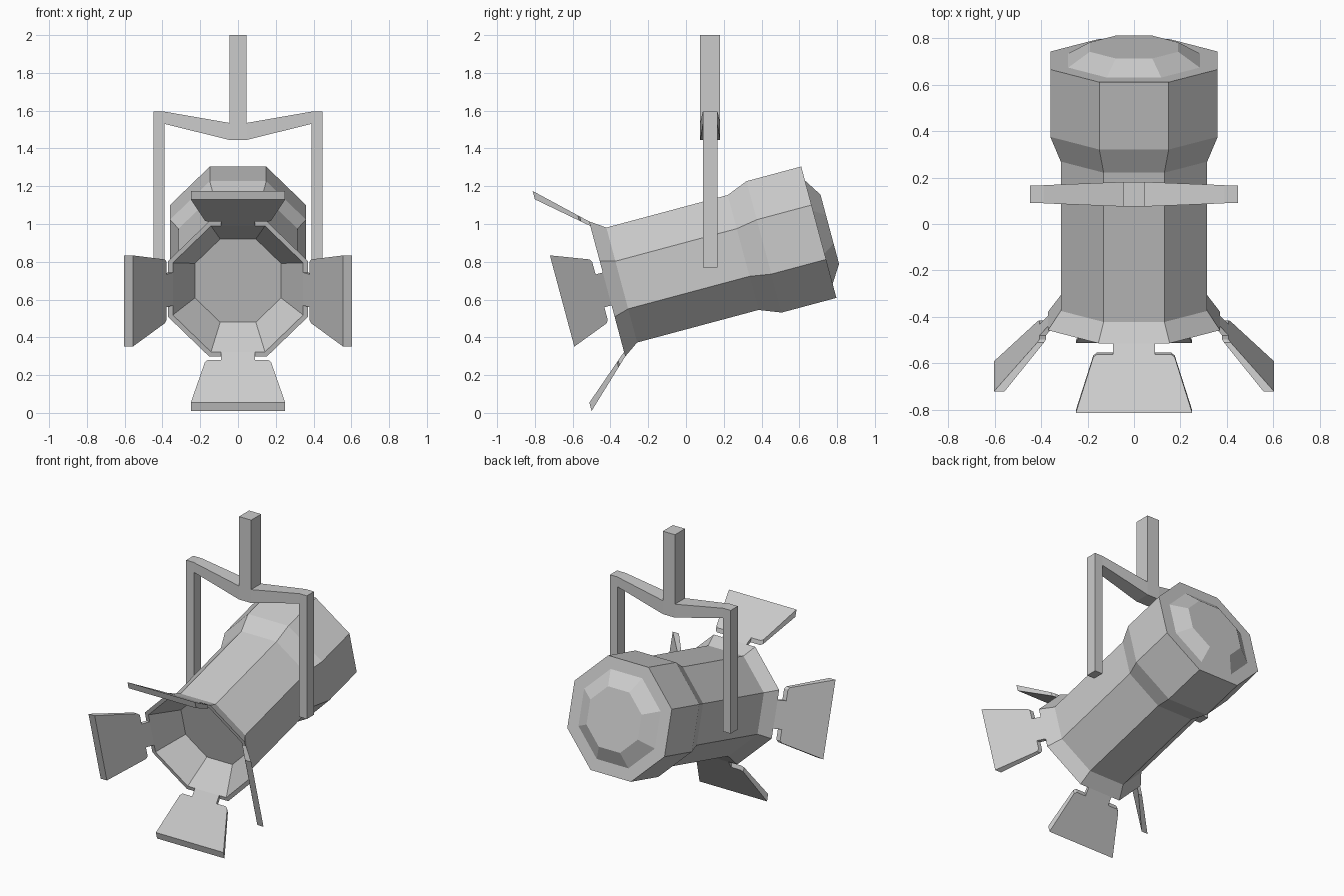
import bpy, bmesh, math
from mathutils import Matrix

if "Cube" in bpy.data.objects:
    bpy.data.objects.remove(bpy.data.objects["Cube"])

TILT = Matrix.Translation((0, -0.34, 0.677)) @ Matrix.Rotation(math.radians(15), 4, 'X')


def finish(name, bm, matrix=Matrix()):
    bmesh.ops.recalc_face_normals(bm, faces=bm.faces)
    mesh = bpy.data.meshes.new(name)
    bm.to_mesh(mesh)
    bm.free()
    ob = bpy.data.objects.new(name, mesh)
    ob.matrix_world = matrix
    bpy.context.collection.objects.link(ob)
    return ob


def loft(name, rings, matrix=Matrix()):
    """Skin a list of equal-length point rings and cap both ends."""
    bm = bmesh.new()
    loops = [[bm.verts.new(p) for p in ring] for ring in rings]
    for a, b in zip(loops, loops[1:]):
        for i in range(len(a)):
            j = (i + 1) % len(a)
            bm.faces.new((a[i], a[j], b[j], b[i]))
    bm.faces.new(loops[0])
    bm.faces.new(loops[-1])
    return finish(name, bm, matrix)


def octagon(along, apothem):
    r = apothem / math.cos(math.pi / 8)
    angles = [(i + 0.5) * math.pi / 4 for i in range(8)]
    return [(r * math.cos(t), along, r * math.sin(t)) for t in angles]


def section(x, y_half, z_low, z_high):
    y = 0.128
    return [(x, y - y_half, z_low), (x, y + y_half, z_low),
            (x, y + y_half, z_high), (x, y - y_half, z_high)]


# Lamp housing: recessed lens, flared lip, barrel, wider rear, bevelled back
profile = [(0.09, 0.228), (-0.08, 0.345), (-0.08, 0.37), (0, 0.315), (0.665, 0.315),
           (0.78, 0.36), (1.08, 0.36), (1.08, 0.283), (1.14, 0.19)]
loft("lamp_housing", [octagon(a, r) for a, r in profile], TILT)

# Four barn doors: narrow hinge neck widening to a splayed flap
half = [(0.09, 0.0), (0.09, 0.16), (0.16, 0.16), (0.175, 0.2), (0.25, 1.0)]
outline = half + [(-w, t) for w, t in reversed(half)]
inner = [(w, -0.08 - 0.247 * t, 0.345 + 0.212 * t) for w, t in outline]
outer = [(w, -0.08 - 0.247 * t, 0.37 + 0.233 * t) for w, t in outline]
for k, side in enumerate(("top", "right", "bottom", "left")):
    loft("barn_door_" + side, [inner, outer], TILT @ Matrix.Rotation(k * math.pi / 2, 4, 'Y'))

# Hanging yoke: shallow V crossbar, two arms and a post
loft("yoke_crossbar", [section(-0.39, 0.039, 1.53, 1.595), section(-0.045, 0.053, 1.445, 1.535),
                       section(0.045, 0.053, 1.445, 1.535), section(0.39, 0.039, 1.53, 1.595)])
for s, side in ((-1, "left"), (1, "right")):
    loft("yoke_arm_" + side, [section(s * x, 0.038, 0.77, 1.595) for x in (0.39, 0.447)])
loft("hanging_post", [section(x, 0.053, 1.535, 2.0) for x in (-0.045, 0.045)])
